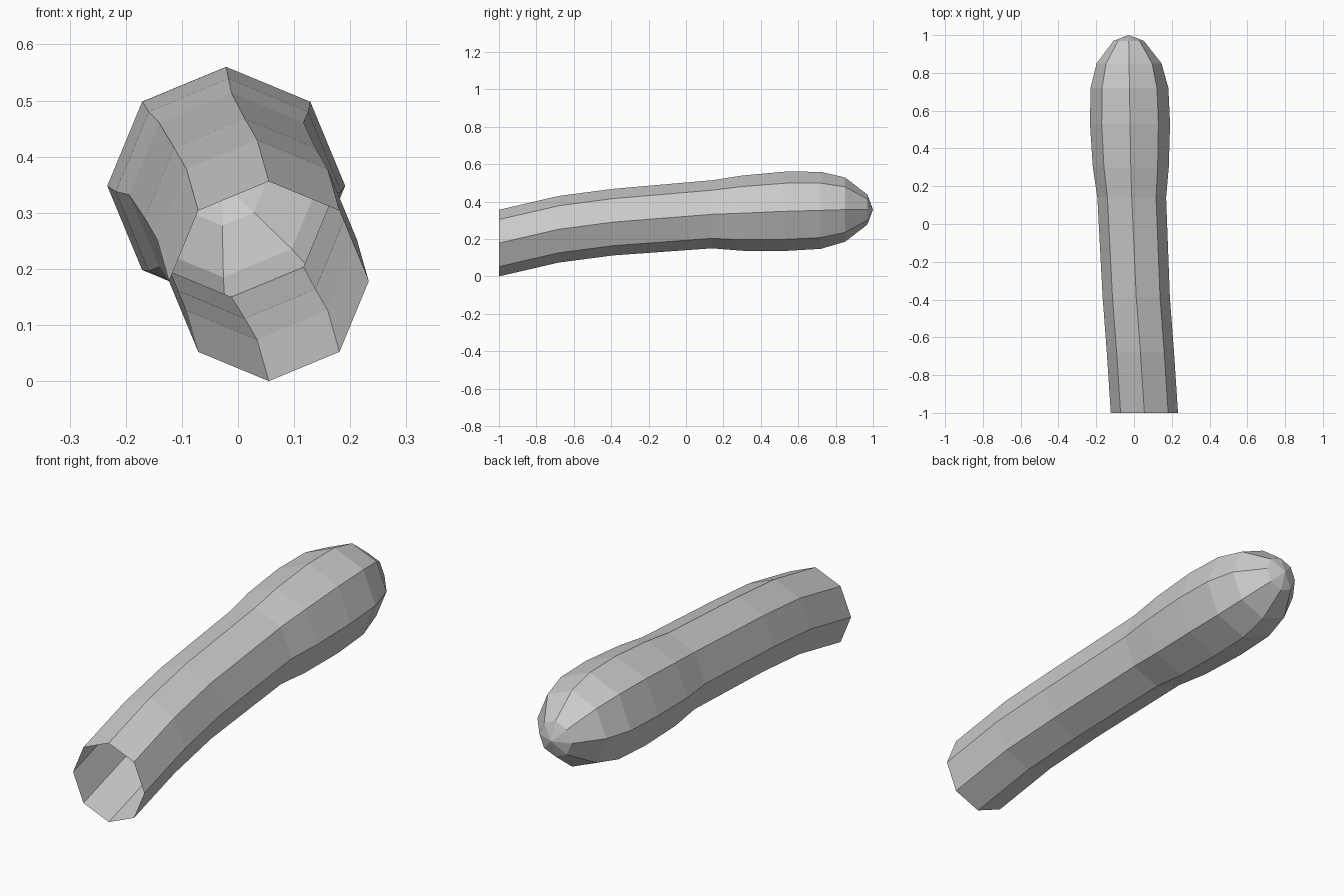
import bpy, bmesh
from math import cos, sin, pi

if "Cube" in bpy.data.objects:
    bpy.data.objects.remove(bpy.data.objects["Cube"])

# Cross-sections along the tube: y, centre x, centre z, radius
SECTIONS = [
    (-1.00, 0.055, 0.178, 0.178),
    (-0.68, 0.034, 0.252, 0.178),
    (-0.39, 0.012, 0.290, 0.178),
    (0.14, -0.012, 0.332, 0.182),
    (0.30, -0.017, 0.338, 0.201),
    (0.53, -0.021, 0.348, 0.212),
    (0.72, -0.024, 0.353, 0.206),
    (0.85, -0.026, 0.357, 0.172),
    (0.97, -0.028, 0.357, 0.080),
]
TIP = (-0.028, 1.0, 0.357)
SIDES = 8

bm = bmesh.new()
rings = []
for y, cx, cz, r in SECTIONS:
    rings.append([bm.verts.new((cx + r * cos(2 * pi * i / SIDES), y,
                                cz + r * sin(2 * pi * i / SIDES)))
                  for i in range(SIDES)])

# Tube walls, open at the front
for a, b in zip(rings, rings[1:]):
    for i in range(SIDES):
        j = (i + 1) % SIDES
        bm.faces.new((a[i], a[j], b[j], b[i]))

# Rounded tip at the back
tip = bm.verts.new(TIP)
last = rings[-1]
for i in range(SIDES):
    bm.faces.new((last[i], last[(i + 1) % SIDES], tip))

bmesh.ops.recalc_face_normals(bm, faces=bm.faces)
# Make sure the walls face outward
f = bm.faces[:][0]
cx, cz = SECTIONS[0][1:3]
c = f.calc_center_median()
if f.normal.x * (c.x - cx) + f.normal.z * (c.z - cz) < 0:
    bmesh.ops.reverse_faces(bm, faces=bm.faces[:])

mesh = bpy.data.meshes.new("rounded_tube")
bm.to_mesh(mesh)
bm.free()
bpy.context.collection.objects.link(bpy.data.objects.new("rounded_tube", mesh))
